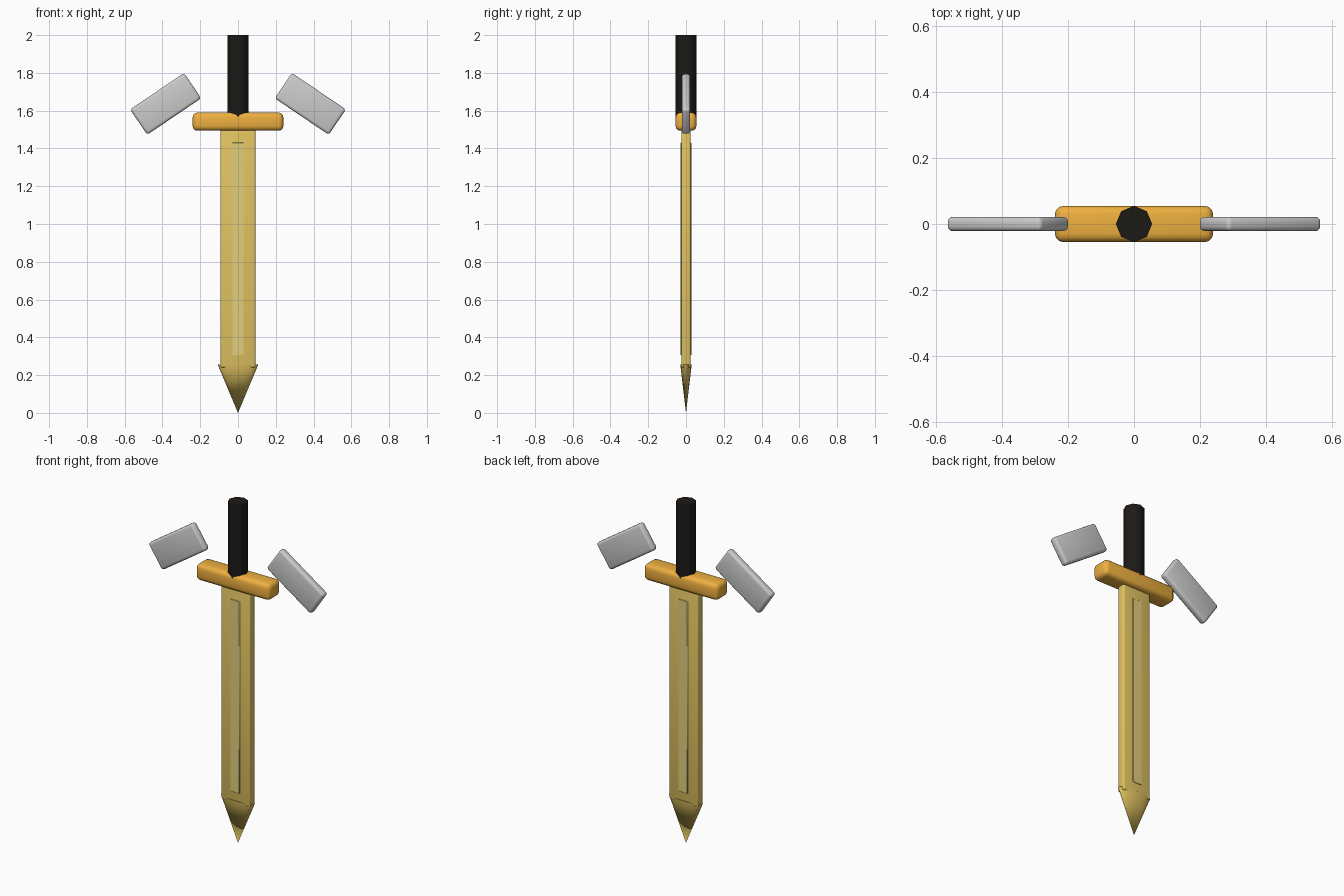
import bpy
from math import radians

if "Cube" in bpy.data.objects:
    bpy.data.objects.remove(bpy.data.objects["Cube"])


def paint(obj, name, rgb):
    mat = bpy.data.materials.get(name) or bpy.data.materials.new(name)
    mat.diffuse_color = (*rgb, 1)
    mat.use_nodes = True
    mat.node_tree.nodes["Principled BSDF"].inputs["Base Color"].default_value = mat.diffuse_color
    obj.data.materials.append(mat)


def rounded_box(name, center, size, bevel, segments=3, tilt=0.0):
    bpy.ops.mesh.primitive_cube_add(size=1)
    obj = bpy.context.object
    obj.name = name
    obj.scale = size
    bpy.ops.object.transform_apply(location=False, rotation=False, scale=True)
    obj.location = center
    obj.rotation_euler = (0, radians(tilt), 0)
    mod = obj.modifiers.new("Bevel", 'BEVEL')
    mod.width = bevel
    mod.segments = segments
    bpy.ops.object.modifier_apply(modifier=mod.name)
    bpy.ops.object.shade_smooth_by_angle(angle=radians(40))
    return obj


GOLD = (0.76, 0.55, 0.12)
PALE = (0.76, 0.62, 0.2)
AMBER = (0.85, 0.43, 0.05)
BLACK = (0.012, 0.01, 0.008)

# Blade with a raised central rib on both faces
blade = rounded_box("blade", (0, 0, 0.87), (0.186, 0.05, 1.26), 0.01)
paint(blade, "blade_gold", GOLD)
rib = rounded_box("blade_rib", (0, 0, 0.868), (0.06, 0.057, 1.125), 0.002, 1)
paint(rib, "rib_gold", PALE)

# Flattened conical tip pointing down
bpy.ops.mesh.primitive_cone_add(vertices=32, radius1=0, radius2=0.108,
                                depth=0.257, location=(0, 0, 0.1285))
tip = bpy.context.object
tip.name = "blade_tip"
tip.scale = (1, 0.28, 1)
bpy.ops.object.transform_apply(location=False, rotation=False, scale=True)
bpy.ops.object.shade_smooth_by_angle(angle=radians(60))
paint(tip, "blade_gold", GOLD)

# Cross guard
guard = rounded_box("cross_guard", (0, 0, 1.542), (0.48, 0.11, 0.096), 0.025)
paint(guard, "guard_amber", AMBER)

# Octagonal grip
bpy.ops.mesh.primitive_cylinder_add(vertices=8, radius=0.055, depth=0.45,
                                    location=(0, 0, 1.775))
grip = bpy.context.object
grip.name = "grip"
bpy.ops.object.shade_smooth_by_angle(angle=radians(50))
paint(grip, "grip_black", BLACK)

# Tilted side plates, mirrored left and right
for side, label in ((1, "right"), (-1, "left")):
    rounded_box(f"side_plate_{label}", (side * 0.383, 0, 1.636),
                (0.345, 0.044, 0.162), 0.015, tilt=side * 34)
